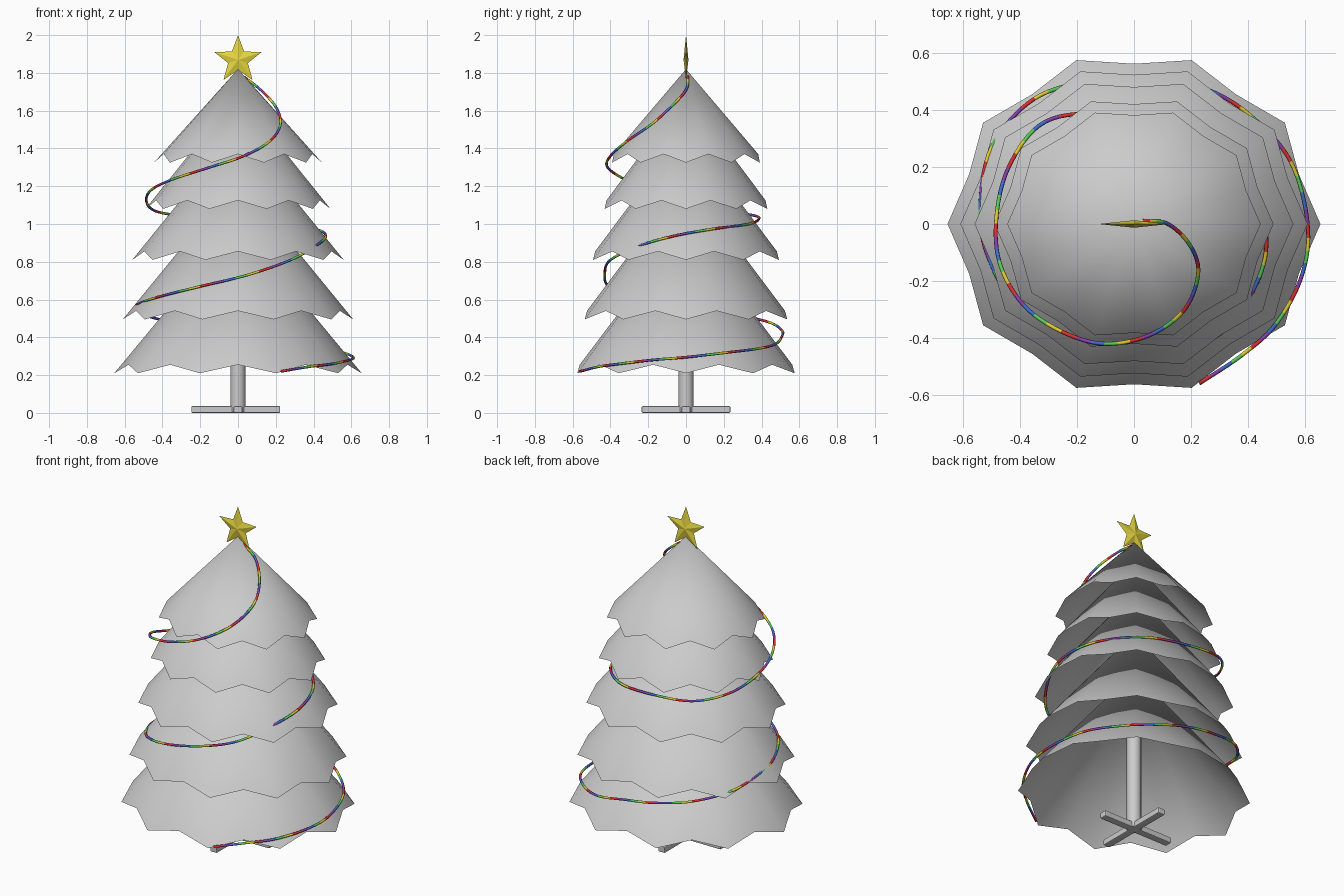
import bpy, bmesh, math
from mathutils import Vector

if "Cube" in bpy.data.objects:
    bpy.data.objects.remove(bpy.data.objects["Cube"])


def material(name, rgb):
    m = bpy.data.materials.new(name)
    m.diffuse_color = (*rgb, 1)
    m.use_nodes = True
    m.node_tree.nodes["Principled BSDF"].inputs["Base Color"].default_value = m.diffuse_color
    return m


def finish(name, bm, mats=(), smooth=False):
    bmesh.ops.recalc_face_normals(bm, faces=bm.faces)
    me = bpy.data.meshes.new(name)
    bm.to_mesh(me)
    bm.free()
    for m in mats:
        me.materials.append(m)
    for p in me.polygons:
        p.use_smooth = smooth
    ob = bpy.data.objects.new(name, me)
    bpy.context.collection.objects.link(ob)
    return ob


# Foliage tiers: open cones with ten drooping points, slightly narrower in y
def tier(name, radius, z_rim, z_apex):
    bm = bmesh.new()
    apex = bm.verts.new((0, 0, z_apex))
    rim = []
    for i in range(20):
        a = math.pi * i / 10
        r = radius * (0.93 if i % 2 else 1)
        z = z_rim + (0.045 if i % 2 else 0)
        rim.append(bm.verts.new((r * math.cos(a), 0.924 * r * math.sin(a), z)))
    for i in range(20):
        bm.faces.new((apex, rim[i], rim[(i + 1) % 20]))
    finish(name, bm, smooth=True)


tiers = [(0.445, 1.325, 1.82), (0.49, 1.08, 1.69), (0.56, 0.81, 1.50),
         (0.61, 0.495, 1.24), (0.655, 0.21, 1.00)]
for n, t in enumerate(tiers):
    tier(f"foliage_tier_{n + 1}", *t)

# Trunk
bm = bmesh.new()
bmesh.ops.create_cone(bm, cap_ends=True, segments=20, radius1=0.04, radius2=0.04, depth=0.9)
bmesh.ops.translate(bm, verts=bm.verts, vec=(0, 0, 0.455))
trunk = finish("trunk", bm)
bpy.context.view_layer.objects.active = trunk
trunk.select_set(True)
bpy.ops.object.shade_smooth_by_angle()

# Crossed stand feet
for name, size, x in (("stand_foot_x", (0.47, 0.045, 0.036), -0.012),
                      ("stand_foot_y", (0.045, 0.47, 0.036), 0)):
    bm = bmesh.new()
    bmesh.ops.create_cube(bm, size=1)
    bmesh.ops.scale(bm, verts=bm.verts, vec=size)
    bmesh.ops.translate(bm, verts=bm.verts, vec=(x, 0, 0.018))
    bmesh.ops.bevel(bm, geom=bm.edges[:], offset=0.006, segments=2, affect='EDGES', profile=0.5)
    finish(name, bm)

# Faceted star
bm = bmesh.new()
zc = 1.869
front, back = (bm.verts.new((0, y, zc)) for y in (-0.013, 0.013))
ring = []
for i in range(10):
    a = math.pi / 2 + math.pi * i / 5
    r = 0.055 if i % 2 else 0.131
    ring.append(bm.verts.new((r * math.cos(a), 0, zc + r * math.sin(a))))
for i in range(10):
    for c in (front, back):
        bm.faces.new((c, ring[i], ring[(i + 1) % 10]))
finish("star", bm, [material("star_yellow", (0.8, 0.68, 0.05))])

# Garland: striped tube along a spiral path
path = [(.03, .01, 1.78), (.12, 0, 1.71), (.2, -.08, 1.62), (.225, -.18, 1.53),
        (.17, -.31, 1.44), (.03, -.4, 1.36), (-.15, -.415, 1.3), (-.35, -.32, 1.235),
        (-.46, -.17, 1.18), (-.485, 0, 1.12), (-.44, .2, 1.07), (-.31, .36, 1.045),
        (-.08, .385, 1.025), (.2, .33, 1.0), (.4, .15, .975), (.465, -.05, .94),
        (.42, -.23, .89), (.28, -.4, .81), (.05, -.43, .73), (-.2, -.41, .67),
        (-.4, -.3, .62), (-.51, -.12, .585), (-.54, .05, .56), (-.5, .27, .52),
        (-.35, .44, .48), (-.14, .505, .44), (.05, .51, .41), (.25, .475, .365),
        (.41, .38, .34), (.55, .22, .32), (.61, 0, .295), (.59, -.18, .28),
        (.5, -.35, .26), (.38, -.46, .245), (.23, -.56, .22)]
P = [Vector(p) for p in path]
P = [2 * P[0] - P[1]] + P + [2 * P[-1] - P[-2]]
pts = []
for i in range(1, len(P) - 2):
    a, b, c, d = P[i - 1:i + 3]
    for s in range(8):
        t = s / 8
        pts.append(0.5 * (2 * b + (c - a) * t + (2 * a - 5 * b + 4 * c - d) * t * t
                          + (3 * b - a - 3 * c + d) * t ** 3))
pts.append(P[-2])
bm = bmesh.new()
rings = []
for i, p in enumerate(pts):
    tan = (pts[min(i + 1, len(pts) - 1)] - pts[max(i - 1, 0)]).normalized()
    u = tan.cross(Vector((0, 0, 1))).normalized()
    v = u.cross(tan)
    rings.append([bm.verts.new(p + 0.007 * (u * math.cos(k * math.pi / 4) + v * math.sin(k * math.pi / 4)))
                  for k in range(8)])
for i in range(len(rings) - 1):
    for k in range(8):
        f = bm.faces.new((rings[i][k], rings[i][(k + 1) % 8],
                          rings[i + 1][(k + 1) % 8], rings[i + 1][k]))
        f.material_index = i // 2 % 5
bm.faces.new(rings[0])
bm.faces.new(rings[-1])
colours = [("red", (.7, .03, .03)), ("yellow", (.75, .6, .03)), ("green", (.1, .6, .1)),
           ("blue", (.05, .15, .6)), ("purple", (.25, .05, .4))]
finish("garland", bm, [material("garland_" + n, c) for n, c in colours], smooth=True)
